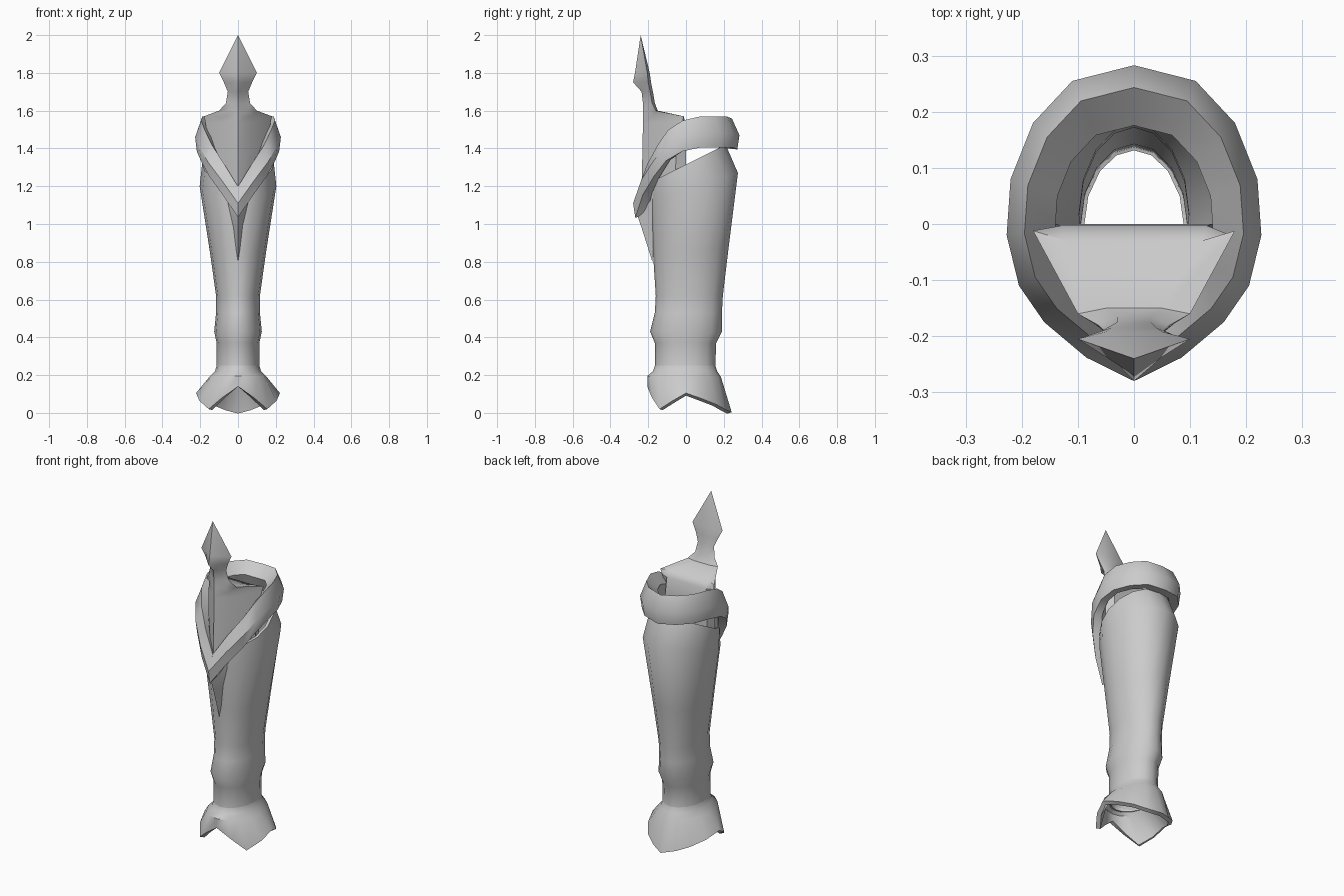
import bpy
import bmesh
import math
from mathutils import Vector

default_cube = bpy.data.objects.get("Cube")
if default_cube:
    bpy.data.objects.remove(default_cube, do_unlink=True)

SEGMENTS = 16

steel = bpy.data.materials.new("plain_grey_steel")
steel.use_nodes = True
steel_colour = (0.6, 0.6, 0.6, 1)
steel.diffuse_color = steel_colour
steel.node_tree.nodes["Principled BSDF"].inputs["Base Color"].default_value = steel_colour


def mirrored(half):
    """Complete a closed ring from its front-to-back left half."""
    return half + [(-x, y, z) for x, y, z in reversed(half) if abs(x) > 1e-5]


def oval(half_width, front, back, z_front, z_back):
    """Oval ring, tilted from its front height to its back height."""
    points = []
    for i in range(SEGMENTS):
        angle = math.tau * i / SEGMENTS
        blend = (1 - math.cos(angle)) / 2
        points.append((half_width * math.sin(angle),
                       front + (back - front) * blend,
                       z_front + (z_back - z_front) * blend))
    return points


def loft(name, rings, capped=False, closed=False, thickness=0, sharp=40):
    """Skin a stack of equal rings, with optional caps and wall thickness."""
    bm = bmesh.new()
    rows = [[bm.verts.new(Vector(p)) for p in ring] for ring in rings]
    pairs = list(zip(rows, rows[1:]))
    if closed:
        pairs.append((rows[-1], rows[0]))
    for lower, upper in pairs:
        count = len(lower)
        for i in range(count):
            j = (i + 1) % count
            bm.faces.new((lower[i], lower[j], upper[j], upper[i]))
    if capped:
        bm.faces.new(rows[0])
        bm.faces.new(rows[-1])
    bmesh.ops.remove_doubles(bm, verts=bm.verts, dist=0.0005)
    bmesh.ops.recalc_face_normals(bm, faces=bm.faces)
    mesh = bpy.data.meshes.new(name)
    bm.to_mesh(mesh)
    bm.free()
    obj = bpy.data.objects.new(name, mesh)
    bpy.context.collection.objects.link(obj)
    mesh.materials.append(steel)
    bpy.ops.object.select_all(action="DESELECT")
    obj.select_set(True)
    bpy.context.view_layer.objects.active = obj
    bpy.ops.object.shade_smooth_by_angle(angle=math.radians(sharp))
    if thickness:
        wall = obj.modifiers.new("wall", "SOLIDIFY")
        wall.thickness = thickness
        wall.offset = -1
        bpy.ops.object.modifier_apply(modifier=wall.name)
        bpy.ops.object.shade_smooth_by_angle(angle=math.radians(sharp))
    return obj


# Tapered hollow shin: half width, front, back, front height, back height
shin_profile = [
    (0.125, -0.17, 0.165, 0.2, 0.2),
    (0.113, -0.165, 0.155, 0.25, 0.25),
    (0.113, -0.165, 0.16, 0.37, 0.37),
    (0.126, -0.19, 0.19, 0.43, 0.43),
    (0.116, -0.165, 0.19, 0.53, 0.53),
    (0.116, -0.16, 0.195, 0.62, 0.62),
    (0.15, -0.175, 0.225, 0.85, 0.87),
    (0.203, -0.19, 0.275, 1.13, 1.27),
    (0.19, -0.19, 0.21, 1.22, 1.42),
]
loft("shin_guard", [oval(*row) for row in shin_profile], thickness=0.018, sharp=50)

# Flared ankle cuff with a notched rim
rim = mirrored([
    (0, -0.205, 0.14), (0.085, -0.18, 0.08), (0.155, -0.14, 0.02),
    (0.205, -0.07, 0.065), (0.222, 0, 0.105), (0.195, 0.085, 0.075),
    (0.14, 0.16, 0.045), (0.075, 0.205, 0.02), (0, 0.242, 0.003),
])
loft("ankle_cuff", [
    rim,
    oval(0.15, -0.205, 0.185, 0.195, 0.19),
    oval(0.122, -0.175, 0.165, 0.22, 0.22),
    oval(0.113, -0.165, 0.155, 0.25, 0.25),
], thickness=0.025, sharp=45)

# Bevelled knee collar that dips to a point at the front
ridge = mirrored([
    (0, -0.28, 1.11), (0.085, -0.238, 1.23), (0.16, -0.175, 1.33),
    (0.205, -0.11, 1.41), (0.227, -0.02, 1.46), (0.22, 0.08, 1.48),
    (0.18, 0.18, 1.48), (0.11, 0.255, 1.48), (0, 0.283, 1.47),
])


def collar_ring(scale, lift):
    return [(x * scale, y * scale, z + lift) for x, y, z in ridge]


loft("knee_collar", [
    collar_ring(1, 0),
    collar_ring(0.86, 0.088),
    collar_ring(0.62, 0.03),
    collar_ring(0.76, -0.07),
    collar_ring(0.96, -0.075),
], closed=True, sharp=35)

# Pointed keel under the collar tip
keel_sections = [
    (1.2, 0.09, -0.24, -0.175),
    (1.11, 0.056, -0.28, -0.17),
    (0.98, 0.028, -0.235, -0.165),
    (0.8, 0, -0.178, -0.178),
]
loft("front_keel", [
    [(0, front, z), (width, back, z), (-width, back, z)]
    for z, width, front, back in keel_sections
], capped=True, sharp=30)

# Knee plate and spear point: height, front ridge, cheek, side and back corners
spike_sections = [
    (1.18, -0.235, (0.04, -0.2), (0.15, -0.06), (0.14, 0)),
    (1.42, -0.23, (0.075, -0.175), (0.16, -0.05), (0.14, 0)),
    (1.535, -0.228, (0.075, -0.175), (0.172, -0.02), (0.13, -0.003)),
    (1.57, -0.228, (0.068, -0.18), (0.18, -0.012), (0.12, -0.03)),
    (1.6, -0.228, (0.05, -0.19), (0.1, -0.16), (0.05, -0.15)),
    (1.64, -0.228, (0.035, -0.2), (0.064, -0.18), (0.03, -0.165)),
    (1.7, -0.235, (0.03, -0.215), (0.054, -0.19), (0.03, -0.175)),
    (1.75, -0.28, (0.038, -0.24), (0.075, -0.2), (0.04, -0.185)),
    (1.8, -0.27, (0.05, -0.237), (0.1, -0.205), (0.05, -0.192)),
    (2, -0.24, (0, -0.24), (0, -0.24), (0, -0.24)),
]
spike_rings = []
for z, front, *corners in spike_sections:
    left = [(x, y, z) for x, y in corners]
    right = [(-x, y, z) for x, y, z in reversed(left)]
    spike_rings.append([(0, front, z)] + left + right)
spike = loft("knee_plate_spike", spike_rings[:-1] + [spike_rings[-1]], sharp=40)
